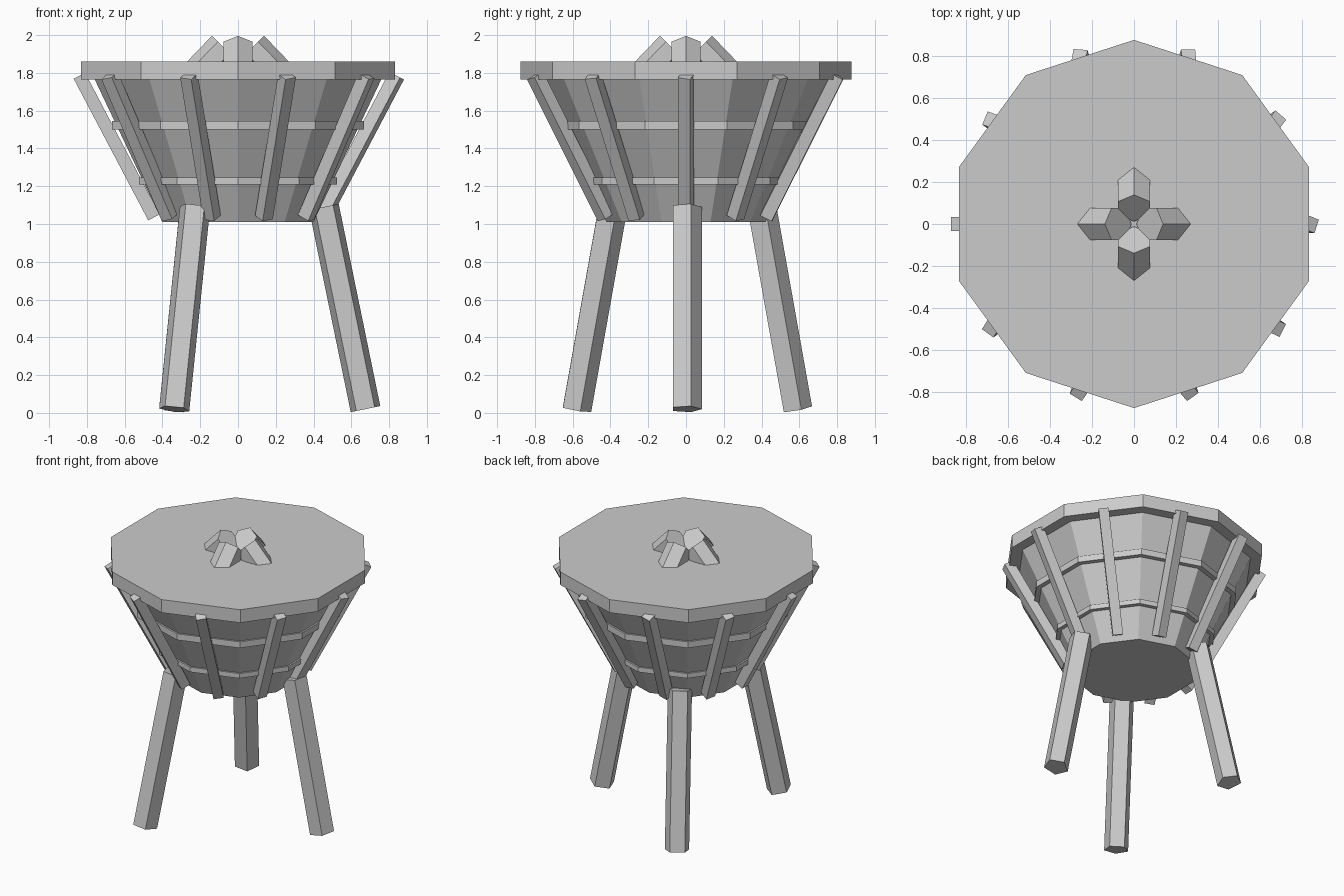
import bpy, bmesh
from math import cos, sin, radians, pi
from mathutils import Vector, Matrix

cube = bpy.data.objects.get("Cube")
if cube:
    bpy.data.objects.remove(cube)

grey = bpy.data.materials.new("plain_grey")
grey.use_nodes = True
colour = (0.6, 0.6, 0.6, 1)
grey.diffuse_color = colour
grey.node_tree.nodes["Principled BSDF"].inputs["Base Color"].default_value = colour


def polar(angle, r, z):
    a = radians(angle)
    return Vector((r * cos(a), r * sin(a), z))


def frustum(name, sides, r_low, r_high, low, high, twist=0):
    """Flat-sided prism between two points, tilted without rolling."""
    low, high = Vector(low), Vector(high)
    axis = high - low
    tilt = Vector((0, 0, 1)).rotation_difference(axis).to_matrix().to_4x4()
    spin = Matrix.Rotation(radians(twist), 4, 'Z')
    bm = bmesh.new()
    rings = []
    for r, z in ((r_low, 0), (r_high, axis.length)):
        rings.append([bm.verts.new((r * cos(2 * pi * i / sides),
                                    r * sin(2 * pi * i / sides), z))
                      for i in range(sides)])
    bm.faces.new(rings[0][::-1])
    bm.faces.new(rings[1])
    for i in range(sides):
        j = (i + 1) % sides
        bm.faces.new((rings[0][i], rings[0][j], rings[1][j], rings[1][i]))
    bm.transform(Matrix.Translation(low) @ tilt @ spin)
    mesh = bpy.data.meshes.new(name)
    bm.to_mesh(mesh)
    bm.free()
    mesh.materials.append(grey)
    obj = bpy.data.objects.new(name, mesh)
    bpy.context.collection.objects.link(obj)
    return obj


# Tapered basket body, flat lid and two hoops
frustum("basket", 10, 0.42, 0.805, (0, 0, 1.01), (0, 0, 1.78), 90)
frustum("lid", 10, 0.875, 0.875, (0, 0, 1.765), (0, 0, 1.86), 90)
frustum("upper_hoop", 10, 0.70, 0.70, (0, 0, 1.50), (0, 0, 1.545), 90)
frustum("lower_hoop", 10, 0.55, 0.55, (0, 0, 1.21), (0, 0, 1.245), 90)

# Slanted slats, each turned a little differently about its own length
turns = (25, 60, 65, 20, 60, 45, 65, 30, 65, 55)
for i, turn in enumerate(turns):
    a = 36 * i
    frustum(f"slat_{i + 1}", 4, 0.048, 0.048,
            polar(a, 0.445, 1.035), polar(a, 0.84, 1.785), a + turn)

# Three splayed legs
for i in range(3):
    a = 120 * i
    frustum(f"leg_{i + 1}", 5, 0.084, 0.084,
            polar(a, 0.675, 0.02), polar(a, 0.455, 1.09), 90)

# Knob of four stubs leaning in on each other
for i in range(4):
    a = 90 * i
    frustum(f"knob_stub_{i + 1}", 6, 0.088, 0.088,
            polar(a, 0.205, 1.80), polar(a, 0.075, 1.935), a)
